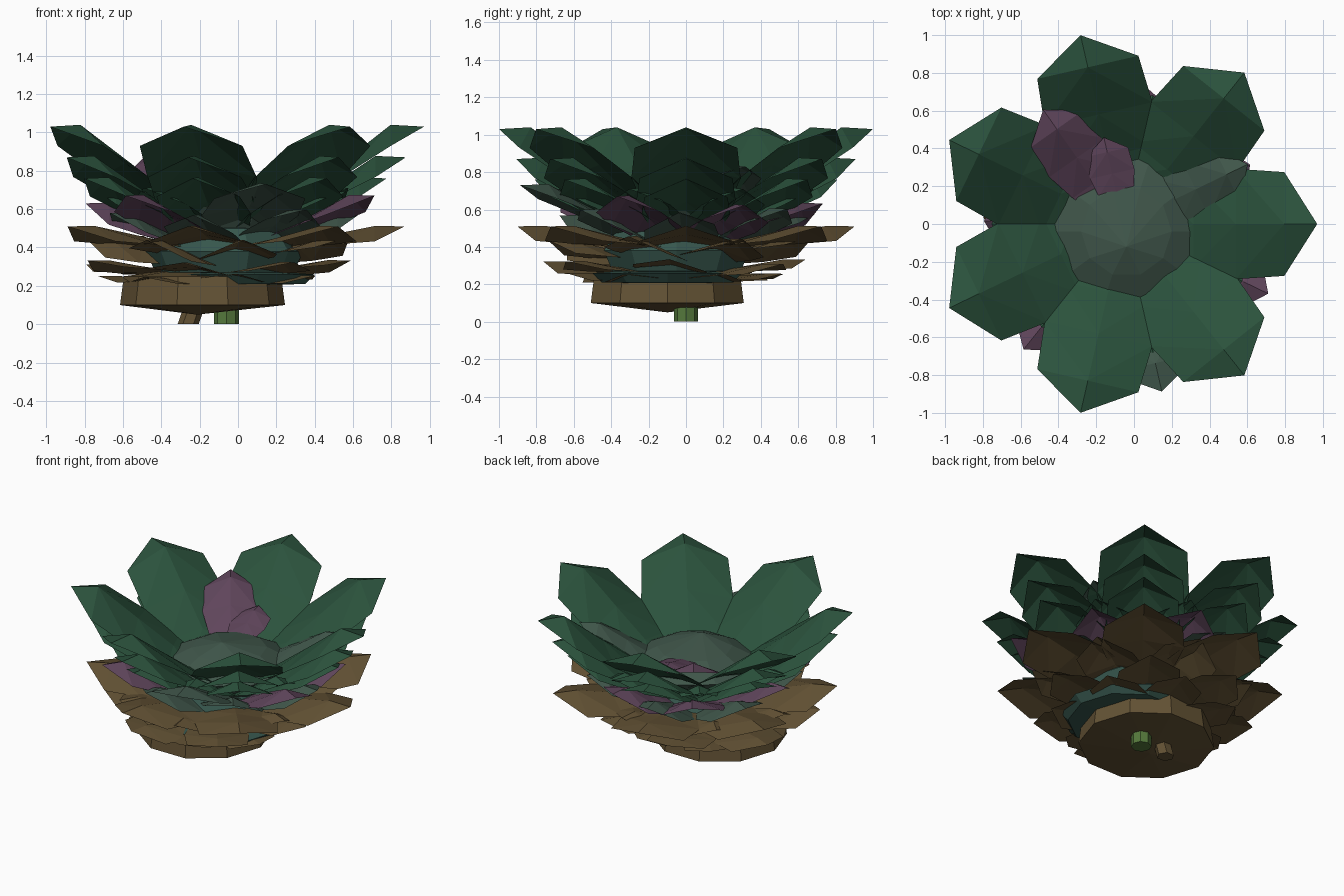
import bpy, bmesh, math, random

if "Cube" in bpy.data.objects:
    bpy.data.objects.remove(bpy.data.objects["Cube"])

random.seed(4)


def material(name, rgb):
    m = bpy.data.materials.new(name)
    m.diffuse_color = (*rgb, 1)
    m.use_nodes = True
    m.node_tree.nodes["Principled BSDF"].inputs["Base Color"].default_value = m.diffuse_color
    return m


GREEN = material("leaf green", (0.024, 0.085, 0.046))
GREY = material("grey green", (0.05, 0.092, 0.068))
PURPLE = material("purple", (0.115, 0.06, 0.105))
BROWN = material("dry brown", (0.125, 0.085, 0.035))
TEAL = material("teal core", (0.038, 0.095, 0.075))
STEM = material("stem green", (0.09, 0.19, 0.045))


def finish(bm, name, mat):
    mesh = bpy.data.meshes.new(name)
    bm.to_mesh(mesh)
    bm.free()
    mesh.materials.append(mat)
    obj = bpy.data.objects.new(name, mesh)
    bpy.context.collection.objects.link(obj)
    return obj


# Leaf stations: distance, half width, height share, edge drop
LEAF = [(0.20, 0.15, 0.00, 0.0),
        (0.36, 0.225, 0.24, 0.3),
        (0.58, 0.285, 0.60, 0.65),
        (0.83, 0.268, 1.02, 1.0)]


def add_leaf(bm, centre, angle, R, z0, z1, drop, width, roll=0.0):
    c, s = math.cos(angle), math.sin(angle)

    def put(r, w, z):
        r *= R
        w *= R * width
        return bm.verts.new((centre[0] + r * c - w * s,
                             centre[1] + r * s + w * c, z + roll * w))

    rows = []
    for r, w, h, d in LEAF:
        z = z0 + (z1 - z0) * h
        rows.append([put(r, -w, z - drop * d), put(r, 0, z), put(r, w, z - drop * d)])
    for a, b in zip(rows, rows[1:]):
        bm.faces.new((a[0], b[0], b[1]))
        bm.faces.new((a[0], b[1], a[1]))
        bm.faces.new((a[1], b[1], a[2]))
        bm.faces.new((b[1], b[2], a[2]))
    tip = put(1, 0, z1)
    bm.faces.new((rows[-1][0], tip, rows[-1][1]))
    bm.faces.new((rows[-1][1], tip, rows[-1][2]))


def ring(name, mat, centre, R, z0, z1, half=False, picks=range(7), drop=0.11,
         width=1.0, turn=0.0, wild=0.0):
    # wild makes the lower leaves uneven
    bm = bmesh.new()
    for i in picks:
        j = [random.uniform(-wild, wild) for _ in range(3)]
        angle = (i + 0.5 * half) * math.tau / 7 + turn + j[0]
        add_leaf(bm, centre, angle, R, z0, z1 + 0.3 * j[1], drop, width, 2 * j[2])
    return finish(bm, name, mat)


def lathe(name, mat, centre, profile, sides, peak=(0, 0)):
    # Faceted solid of revolution, closed at both ends by its profile
    bm = bmesh.new()
    loops = []
    for r, z in profile:
        if r == 0:
            loops.append([bm.verts.new((centre[0] + peak[0], centre[1] + peak[1], z))] * sides)
        else:
            loops.append([bm.verts.new((centre[0] + r * math.cos(k * math.tau / sides),
                                        centre[1] + r * math.sin(k * math.tau / sides), z))
                          for k in range(sides)])
    for a, b in zip(loops, loops[1:]):
        for k in range(sides):
            n = (k + 1) % sides
            bm.faces.new(list(dict.fromkeys((a[k], a[n], b[n], b[k]))))
    bmesh.ops.recalc_face_normals(bm, faces=bm.faces)
    return finish(bm, name, mat)


MID = (-0.055, 0.0)
LOW = (-0.13, -0.06)

# Green crown tiers
ring("top_leaves", GREEN, MID, 1.025, 0.55, 1.03)
ring("second_leaves", GREEN, MID, 0.93, 0.50, 0.87)
ring("third_leaves", GREEN, MID, 0.83, 0.46, 0.76, drop=0.10)
ring("inner_gap_leaves", GREEN, MID, 0.70, 0.46, 0.71, half=True, drop=0.09)

# Accent leaves in the gaps
ring("purple_leaves", PURPLE, MID, 0.85, 0.42, 0.67, half=True, picks=(4, 6),
     drop=0.09, width=0.85)
ring("small_purple_leaves", PURPLE, MID, 0.74, 0.42, 0.64, half=True,
     picks=(0, 1, 2, 3), drop=0.09, wild=0.08)
ring("purple_inner_leaf", PURPLE, MID, 0.74, 0.62, 0.88, half=True, picks=(2,),
     drop=0.07, width=0.85, turn=-0.06)
ring("purple_inner_side_leaf", PURPLE, MID, 0.47, 0.68, 0.77, picks=(2,),
     drop=0.04, width=0.9)
ring("grey_inner_leaf", GREY, MID, 0.73, 0.58, 0.83, half=True, picks=(0,),
     drop=0.07, width=0.8)
ring("grey_outer_leaf", GREY, MID, 0.91, 0.45, 0.73, half=True, picks=(5,), drop=0.08)
ring("grey_lower_leaves", GREY, MID, 0.70, 0.38, 0.58, drop=0.08, wild=0.08)

# Dry brown lower tiers
ring("brown_upper_leaves", BROWN, MID, 0.925, 0.40, 0.51, drop=0.08)
ring("brown_middle_leaves", BROWN, (-0.08, -0.03), 0.72, 0.33, 0.43, half=True,
     drop=0.08, wild=0.10)
ring("brown_lower_leaves", BROWN, LOW, 0.72, 0.26, 0.32, drop=0.045, wild=0.05)
ring("brown_bottom_leaves", BROWN, LOW, 0.60, 0.23, 0.25, half=True, drop=0.03, wild=0.04)

# Central dome and cores
lathe("centre_dome", GREY, (-0.04, -0.04),
      [(0, 0.42), (0.33, 0.50), (0.41, 0.61), (0.24, 0.70), (0, 0.765)], 10, (0, -0.08))
lathe("teal_core", TEAL, (-0.07, -0.05),
      [(0, 0.25), (0.36, 0.27), (0.41, 0.38), (0.33, 0.50), (0, 0.54)], 10)
lathe("teal_base", TEAL, (-0.02, -0.10),
      [(0, 0.20), (0.37, 0.21), (0.42, 0.26), (0, 0.29)], 10)
lathe("brown_bowl", BROWN, (-0.185, -0.10),
      [(0, 0.05), (0.43, 0.10), (0.41, 0.25), (0, 0.30)], 10, (-0.03, 0))

# Stems
lathe("green_stem", STEM, (-0.06, 0.0), [(0, 0), (0.065, 0), (0.065, 0.4), (0, 0.4)], 8)
stem = lathe("brown_stem", BROWN, (0, 0), [(0, 0), (0.055, 0), (0.055, 0.25), (0, 0.25)], 6)
for v in stem.data.vertices:
    v.co.x += -0.26 + 0.35 * v.co.z
